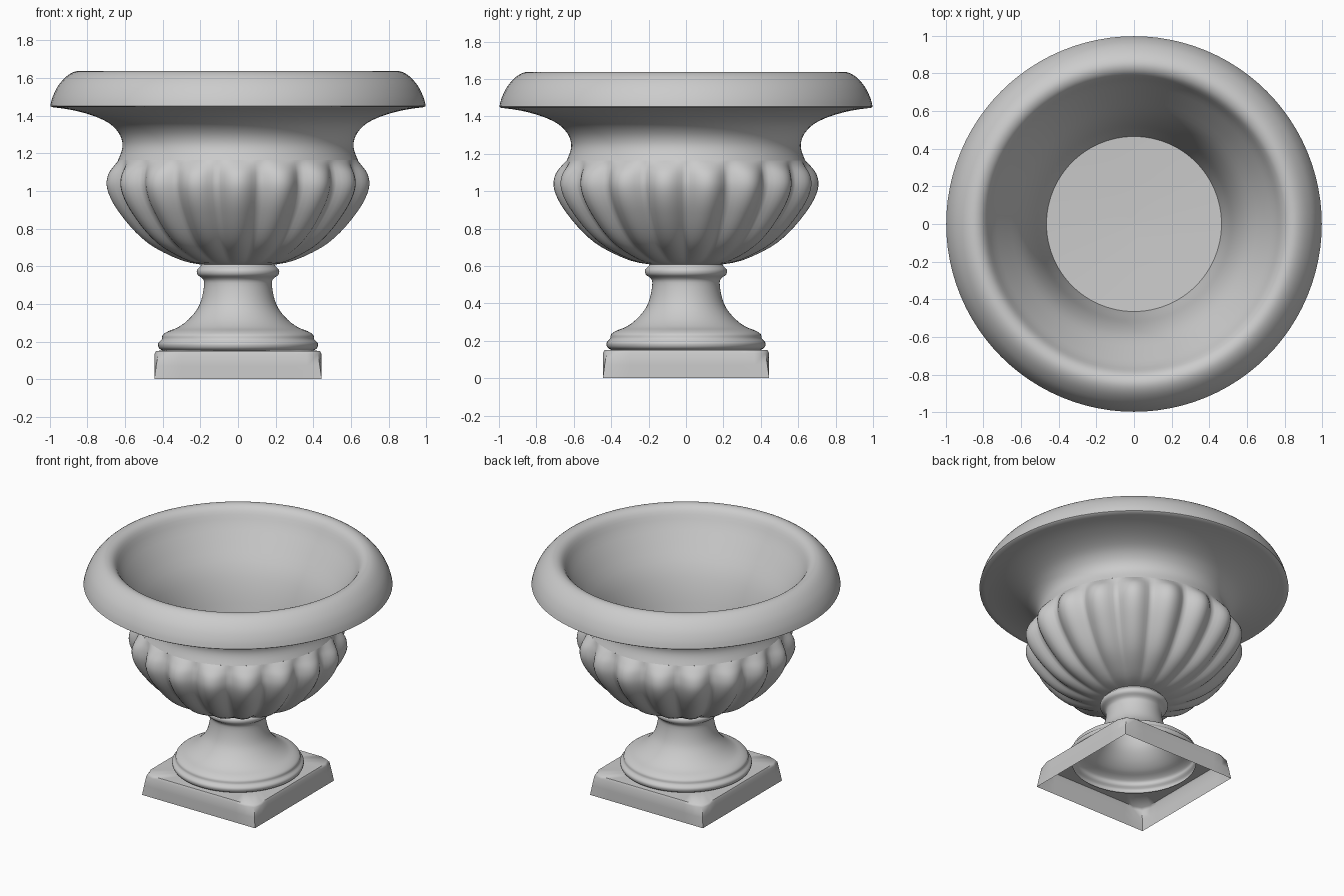
import bpy, math

if "Cube" in bpy.data.objects:
    bpy.data.objects.remove(bpy.data.objects["Cube"])


def spline(pts, steps=3):
    """Catmull-Rom refinement of a short profile."""
    out = []
    for i in range(len(pts) - 1):
        p = [pts[max(0, min(len(pts) - 1, i + k))] for k in (-1, 0, 1, 2)]
        for s in range(steps):
            t = s / steps
            out.append(tuple(0.5 * (2 * b + (c - a) * t + (2 * a - 5 * b + 4 * c - d) * t * t
                                    + (3 * b - a - 3 * c + d) * t ** 3) for a, b, c, d in zip(*p)))
    return out + [pts[-1]]


def loft(name, profile, radius, n, angle=40, cap=False):
    """Stack closed rings; radius(point, angle) shapes each ring."""
    verts, faces = [], []
    for p in profile:
        for j in range(n):
            a = 2 * math.pi * j / n - math.pi / 2
            r = radius(p, a)
            verts.append((r * math.cos(a), r * math.sin(a), p[1]))
    for i in range(len(profile) - 1):
        for j in range(n):
            k = (j + 1) % n
            faces.append((i * n + j, i * n + k, (i + 1) * n + k, (i + 1) * n + j))
    if cap:
        faces.append(tuple(range((len(profile) - 1) * n, len(profile) * n)))
    mesh = bpy.data.meshes.new(name)
    mesh.from_pydata(verts, [], faces)
    obj = bpy.data.objects.new(name, mesh)
    bpy.context.collection.objects.link(obj)
    bpy.ops.object.select_all(action='DESELECT')
    obj.select_set(True)
    bpy.context.view_layer.objects.active = obj
    bpy.ops.object.shade_smooth_by_angle(angle=math.radians(angle))
    return obj


def circle(p, a):
    return p[0]


# Square plinth with worn top corners, open underneath into the hollow foot
def square_or_circle(p, a):
    return min(p[0] / max(abs(math.cos(a)), abs(math.sin(a))), p[2])


loft("plinth", [(0.445, 0, 0.63), (0.445, 0.07, 0.615), (0.443, 0.135, 0.60),
                (0.436, 0.15, 0.585), (0.40, 0.152, 0.40)], square_or_circle, 64, 60)

# Turned foot, stem and collar
foot = spline([(0.40, 0.152), (0.42, 0.165), (0.425, 0.19), (0.405, 0.212), (0.40, 0.235),
               (0.37, 0.255), (0.32, 0.275), (0.265, 0.315), (0.215, 0.375), (0.19, 0.44),
               (0.18, 0.51), (0.19, 0.535), (0.215, 0.555), (0.218, 0.58), (0.20, 0.60),
               (0.19, 0.615)])
loft("foot_and_stem", foot, circle, 96, 60)


# Gadrooned bowl: third value is the groove depth, lobe centred on the front
def gadroon(p, a):
    return p[0] - p[2] * (1 - math.sqrt(math.cos(9 * (a + math.pi / 2)) ** 2 + 0.04))


bowl = spline([(0.19, 0.608, 0.0), (0.30, 0.63, 0.02), (0.45, 0.70, 0.045), (0.55, 0.78, 0.055),
               (0.635, 0.88, 0.065), (0.685, 0.96, 0.07), (0.707, 1.03, 0.07),
               (0.697, 1.09, 0.06), (0.665, 1.135, 0.03), (0.637, 1.165, 0.0)])
loft("gadrooned_bowl", bowl, gadroon, 180, 80)

# Flared neck, overhanging rim and inside of the bowl
neck = spline([(0.637, 1.165), (0.618, 1.215), (0.615, 1.26), (0.635, 1.31), (0.685, 1.36),
               (0.77, 1.40), (0.88, 1.43), (0.99, 1.446)])
rim = spline([(0.998, 1.452), (0.985, 1.50), (0.955, 1.56), (0.91, 1.61), (0.865, 1.635),
              (0.825, 1.633), (0.79, 1.605), (0.75, 1.53), (0.68, 1.42), (0.595, 1.28),
              (0.54, 1.13), (0.50, 0.95), (0.465, 0.81)])
loft("neck_and_rim", neck + rim, circle, 96)
loft("bowl_floor", [(0.465, 0.81), (0.25, 0.80), (0.02, 0.795)], circle, 96, cap=True)
